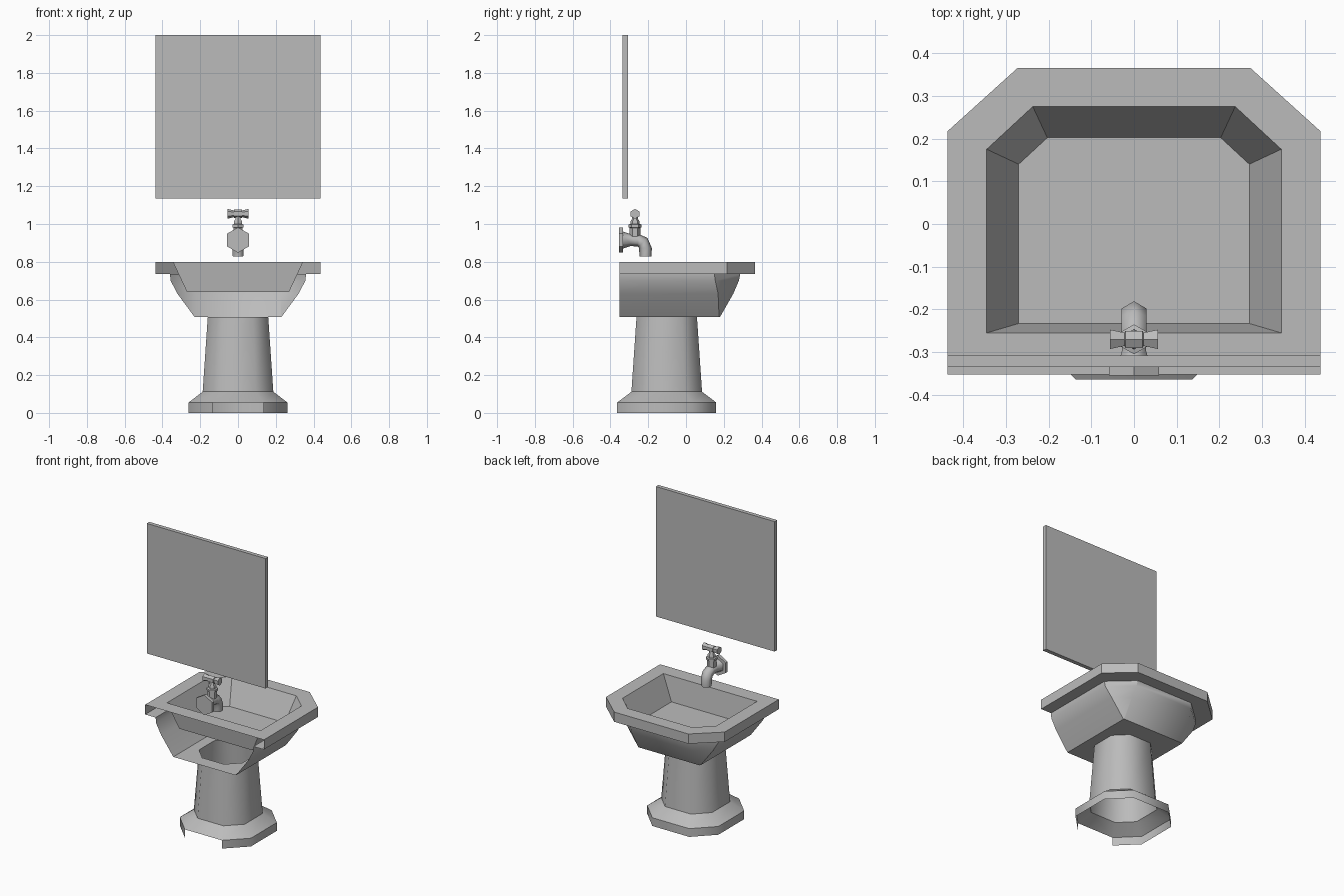
import bpy
import bmesh
import math
from mathutils import Vector

cube = bpy.data.objects.get("Cube")
if cube:
    bpy.data.objects.remove(cube, do_unlink=True)

grey = bpy.data.materials.new("plain_grey")
grey.use_nodes = True
COLOUR = (0.5, 0.5, 0.5, 1)
grey.diffuse_color = COLOUR
grey.node_tree.nodes["Principled BSDF"].inputs["Base Color"].default_value = COLOUR


def finish(name, bm, angle):
    bmesh.ops.remove_doubles(bm, verts=bm.verts, dist=0.0005)
    mesh = bpy.data.meshes.new(name)
    bm.to_mesh(mesh)
    bm.free()
    mesh.materials.append(grey)
    obj = bpy.data.objects.new(name, mesh)
    bpy.context.collection.objects.link(obj)
    bpy.ops.object.select_all(action='DESELECT')
    obj.select_set(True)
    bpy.context.view_layer.objects.active = obj
    bpy.ops.object.shade_smooth_by_angle(angle=math.radians(angle))
    return obj


def loft(bm, rings, closed=True, start=False, end=False):
    """Skin a stack of rings; an open loft leaves the front side out."""
    loops = [[bm.verts.new(p) for p in ring] for ring in rings]
    n = len(loops[0])
    for a, b in zip(loops, loops[1:]):
        for i in range(n if closed else n - 1):
            j = (i + 1) % n
            bm.faces.new((a[i], a[j], b[j], b[i]))
    if start:
        bm.faces.new(loops[0][::-1])
    if end:
        bm.faces.new(loops[-1])


def mirrored(half, z):
    """Plan outline from its +x half, listed front to back."""
    return [(x, y, z) for x, y in half] + [(-x, y, z) for x, y in reversed(half)]


def basin_ring(hx, front, side, corner, back, z):
    return mirrored([(hx, front), (hx, side), (corner, back)], z)


def octagon(h, c, z, cy=-0.102):
    return mirrored([(c, cy - h), (h, cy - c), (h, cy + c), (c, cy + h)], z)


def hexagon(centre, axis, r):
    axis = Vector(axis).normalized()
    v = Vector((0, 0, 1)) if abs(axis.x) > 0.9 else axis.cross(Vector((1, 0, 0)))
    w = axis.cross(v)
    return [Vector(centre) + r * (math.cos(k * math.pi / 3) * v + math.sin(k * math.pi / 3) * w)
            for k in range(6)]


def hex_part(name, sections, angle=40):
    bm = bmesh.new()
    loft(bm, [hexagon(*s) for s in sections], start=True, end=True)
    finish(name, bm, angle)


# Pedestal foot: flared, with the front of the plinth left open
foot = bmesh.new()
loft(foot, [octagon(0.262, 0.136, 0), octagon(0.262, 0.136, 0.055)], closed=False)
loft(foot, [octagon(0.262, 0.136, 0.055), octagon(0.187, 0.095, 0.112)])
finish("pedestal_foot", foot, 50)

# Pedestal column
column = bmesh.new()
column_top = octagon(0.16, 0.08, 0.508)
loft(column, [octagon(0.187, 0.095, 0.112), column_top])
finish("pedestal_column", column, 50)

# Basin shell, open towards the wall
BACK = -0.352
rim_outer = basin_ring(0.437, BACK, 0.217, 0.273, 0.365, 0.80)
rim_inner = basin_ring(0.345, -0.255, 0.175, 0.237, 0.275, 0.80)
shell = bmesh.new()
loft(shell, [
    basin_ring(0.23, BACK, 0.175, 0.225, 0.18, 0.508),
    basin_ring(0.32, BACK, 0.17, 0.225, 0.25, 0.63),
    basin_ring(0.357, BACK, 0.155, 0.215, 0.28, 0.70),
    basin_ring(0.36, BACK, 0.15, 0.21, 0.287, 0.735),
    basin_ring(0.437, BACK, 0.217, 0.273, 0.365, 0.735),
    rim_outer], closed=False)
finish("basin_shell", shell, 42)

# Underside plate with the column opening
plate = bmesh.new()
loft(plate, [column_top,
             mirrored([(0.225, BACK), (0.23, BACK + 0.005), (0.23, 0.175), (0.225, 0.18)], 0.508)])
bmesh.ops.reverse_faces(plate, faces=plate.faces)
finish("basin_underside", plate, 30)

# Rim top and sunken bowl
bowl = bmesh.new()
loft(bowl, [rim_outer, rim_inner,
            basin_ring(0.27, -0.233, 0.14, 0.203, 0.202, 0.64)], end=True)
finish("basin_bowl", bowl, 30)

# Mirror
mirror = bmesh.new()
half = [(0.437, -0.335), (0.437, -0.308)]
loft(mirror, [mirrored(half, 1.135), mirrored(half, 2.0)], start=True, end=True)
finish("mirror", mirror, 30)

# Tap: wall flange, bent spout, valve and cross handle
Y, Z, X = (0, 1, 0), (0, 0, 1), (1, 0, 0)
hex_part("tap_flange", [((0, -0.355, 0.915), Y, 0.067), ((0, -0.334, 0.915), Y, 0.067)])
hex_part("tap_spout", [
    ((0, -0.334, 0.915), Y, 0.045),
    ((0, -0.295, 0.915), Y, 0.032),
    ((0, -0.255, 0.915), Y, 0.034),
    ((0, -0.228, 0.902), (0, 1, -1), 0.034),
    ((0, -0.215, 0.873), (0, 0, -1), 0.034),
    ((0, -0.214, 0.828), (0, 0, -1), 0.032)], 62)
hex_part("tap_valve", [
    ((0, -0.27, 0.92), Z, 0.028), ((0, -0.27, 0.98), Z, 0.028),
    ((0, -0.27, 0.982), Z, 0.035), ((0, -0.27, 0.997), Z, 0.035),
    ((0, -0.27, 1.0), Z, 0.024), ((0, -0.27, 1.015), Z, 0.024),
    ((0, -0.27, 1.025), Z, 0.016), ((0, -0.27, 1.055), Z, 0.016)])
hex_part("tap_handle", [
    ((s, -0.27, 1.054), X, r) for s, r in
    [(-0.056, 0.026), (-0.022, 0.018), (-0.02, 0.023),
     (0.02, 0.023), (0.022, 0.018), (0.056, 0.026)]])
